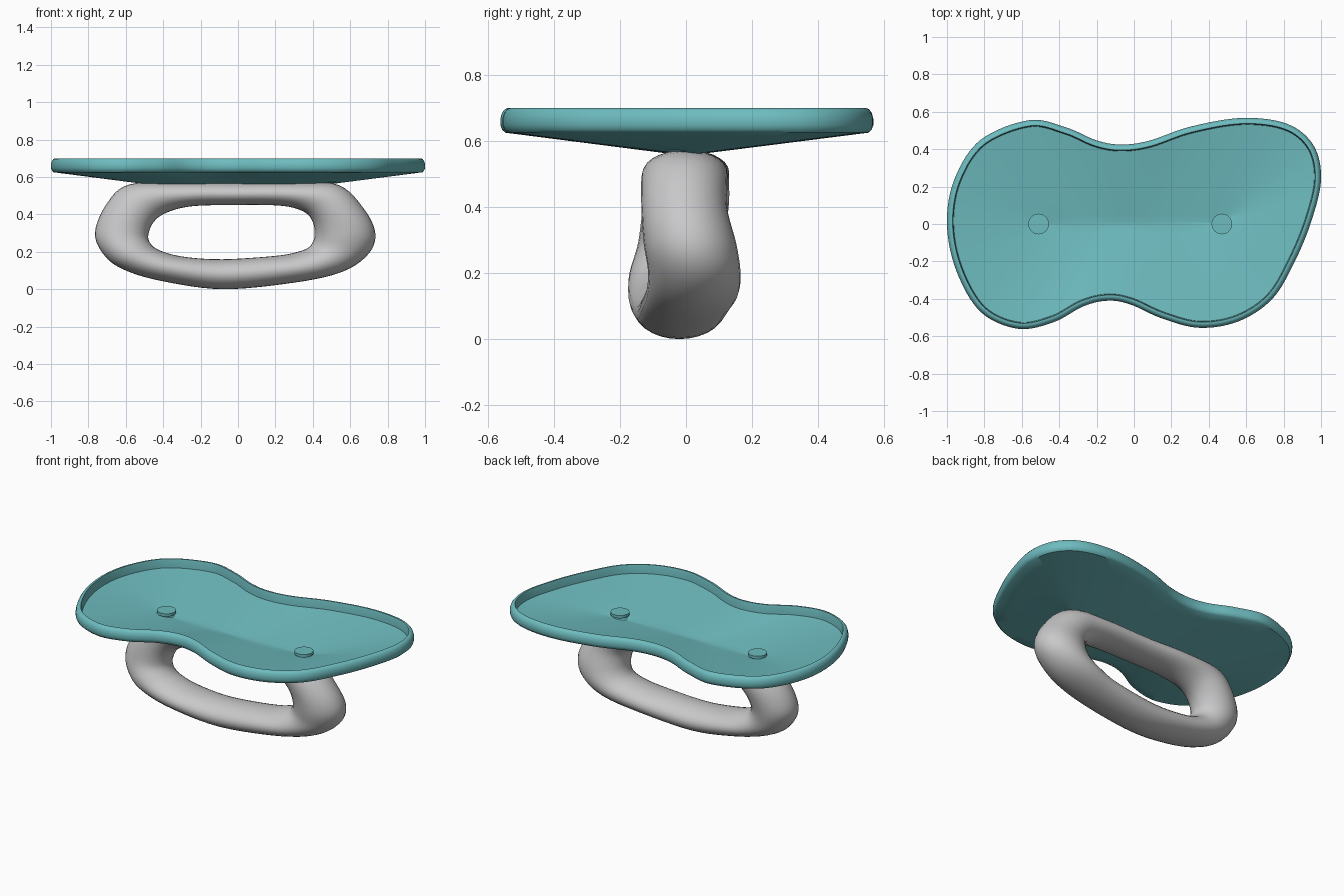
import bpy, bmesh, math
from mathutils import Vector

if "Cube" in bpy.data.objects:
    bpy.data.objects.remove(bpy.data.objects["Cube"])


def material(name, rgb):
    m = bpy.data.materials.new(name)
    m.diffuse_color = (*rgb, 1)
    m.use_nodes = True
    m.node_tree.nodes["Principled BSDF"].inputs["Base Color"].default_value = m.diffuse_color
    return m


teal = material("teal", (0.155, 0.50, 0.52))
grey = material("light grey", (0.58, 0.58, 0.59))


def smooth_loop(pts, steps):
    """Closed Catmull-Rom through tuples of any length."""
    out, n = [], len(pts)
    for i in range(n):
        a, b, c, d = (Vector(pts[(i + k) % n]) for k in (-1, 0, 1, 2))
        for s in range(steps):
            t = s / steps
            out.append(0.5 * (2 * b + (c - a) * t + (2 * a - 5 * b + 4 * c - d) * t * t
                              + (3 * b - a - 3 * c + d) * t ** 3))
    return out


def loft(name, rings, mat, closed=False, angle=35):
    """Bridge rings of equal length; cap the ends unless closed."""
    bm = bmesh.new()
    rows = [[bm.verts.new(p) for p in r] for r in rings]
    n = len(rows[0])
    for i in range(len(rows) if closed else len(rows) - 1):
        a, b = rows[i], rows[(i + 1) % len(rows)]
        for j in range(n):
            k = (j + 1) % n
            bm.faces.new((a[j], a[k], b[k], b[j]))
    if not closed:
        bm.faces.new(rows[0])
        bm.faces.new(rows[-1])
    bmesh.ops.recalc_face_normals(bm, faces=bm.faces)
    me = bpy.data.meshes.new(name)
    bm.to_mesh(me)
    bm.free()
    ob = bpy.data.objects.new(name, me)
    bpy.context.collection.objects.link(ob)
    me.materials.append(mat)
    bpy.ops.object.select_all(action='DESELECT')
    ob.select_set(True)
    bpy.context.view_layer.objects.active = ob
    bpy.ops.object.shade_smooth_by_angle(angle=math.radians(angle))
    return ob


# Dished tabletop with a waisted outline
outline = smooth_loop([
    (-1.0, 0.0), (-0.96, 0.24), (-0.82, 0.45), (-0.56, 0.555), (-0.36, 0.515),
    (-0.2, 0.447), (-0.07, 0.425), (0.08, 0.445), (0.3, 0.52), (0.58, 0.567),
    (0.82, 0.535), (0.96, 0.42), (1.0, 0.24), (0.95, 0.02), (0.86, -0.2),
    (0.74, -0.4), (0.56, -0.52), (0.35, -0.555), (0.15, -0.505), (-0.02, -0.43),
    (-0.14, -0.41), (-0.27, -0.44), (-0.43, -0.525), (-0.62, -0.56),
    (-0.82, -0.47), (-0.95, -0.25)], 8)


def inset(d):
    n, res = len(outline), []
    for i, p in enumerate(outline):
        t = (outline[(i + 1) % n] - outline[i - 1]).normalized()
        res.append(p + Vector((t.y, -t.x)) * d)   # outline runs clockwise
    return res


def rim_ring(d, z):
    return [(p.x, p.y, z) for p in inset(d)]


def dish_ring(d, t, z_mid, z_edge):
    """Ring shrunk towards a central spine lying along x."""
    z = z_mid + (z_edge - z_mid) * t
    return [(p.x * (0.45 + 0.55 * t), p.y * t, z) for p in inset(d)]


levels = [0.02, 0.1, 0.25, 0.4, 0.55, 0.7, 0.85]
rings = [dish_ring(0.015, t, 0.555, 0.625) for t in levels]
rings += [rim_ring(d, z) for d, z in (
    (0.015, 0.625), (0.005, 0.634), (0.0, 0.648), (0.0, 0.668), (0.005, 0.686),
    (0.013, 0.696), (0.022, 0.70), (0.03, 0.70), (0.033, 0.69), (0.036, 0.645))]
rings += [dish_ring(0.036, t, 0.574, 0.645) for t in reversed(levels)]
loft("tabletop", rings, teal)

# Looped base: outer x, z, inner x, z, sideways shift, half width
sections = smooth_loop([
    (-0.03, 0.57, -0.03, 0.45, 0.0, 0.12), (0.3, 0.572, 0.22, 0.447, 0.0, 0.125),
    (0.54, 0.556, 0.34, 0.42, -0.005, 0.13), (0.68, 0.42, 0.395, 0.37, -0.005, 0.13),
    (0.735, 0.29, 0.41, 0.29, 0.012, 0.14), (0.69, 0.18, 0.385, 0.23, 0.025, 0.14),
    (0.55, 0.09, 0.32, 0.2, 0.02, 0.14), (0.3, 0.035, 0.2, 0.178, 0.0, 0.135),
    (-0.08, 0.0, -0.08, 0.16, -0.02, 0.13), (-0.4, 0.042, -0.28, 0.172, -0.035, 0.135),
    (-0.6, 0.1, -0.4, 0.2, -0.04, 0.135), (-0.71, 0.175, -0.46, 0.235, -0.035, 0.135),
    (-0.765, 0.3, -0.48, 0.285, -0.015, 0.13), (-0.7, 0.46, -0.45, 0.36, 0.0, 0.13),
    (-0.58, 0.56, -0.38, 0.41, 0.005, 0.125), (-0.3, 0.572, -0.25, 0.443, 0.005, 0.125)], 6)
base = []
for ox, oz, ix, iz, y, w in sections:
    ring = []
    for k in range(28):
        a = 2 * math.pi * k / 28
        c = math.cos(a)
        ring.append(((ox + ix) / 2 + (ox - ix) / 2 * c, y + w * math.sin(a),
                     (oz + iz) / 2 + (oz - iz) / 2 * c))
    base.append(ring)
loft("looped_base", base, grey, closed=True, angle=60)

# Two fixing pegs: flared stem with a flat round head
for name, x in (("left_peg", -0.51), ("right_peg", 0.47)):
    profile = [(0.06, 0.57), (0.045, 0.58), (0.035, 0.592), (0.055, 0.594), (0.055, 0.612)]
    loft(name, [[(x + r * math.cos(a), r * math.sin(a), z)
                 for a in (2 * math.pi * k / 32 for k in range(32))]
                for r, z in profile], teal)
